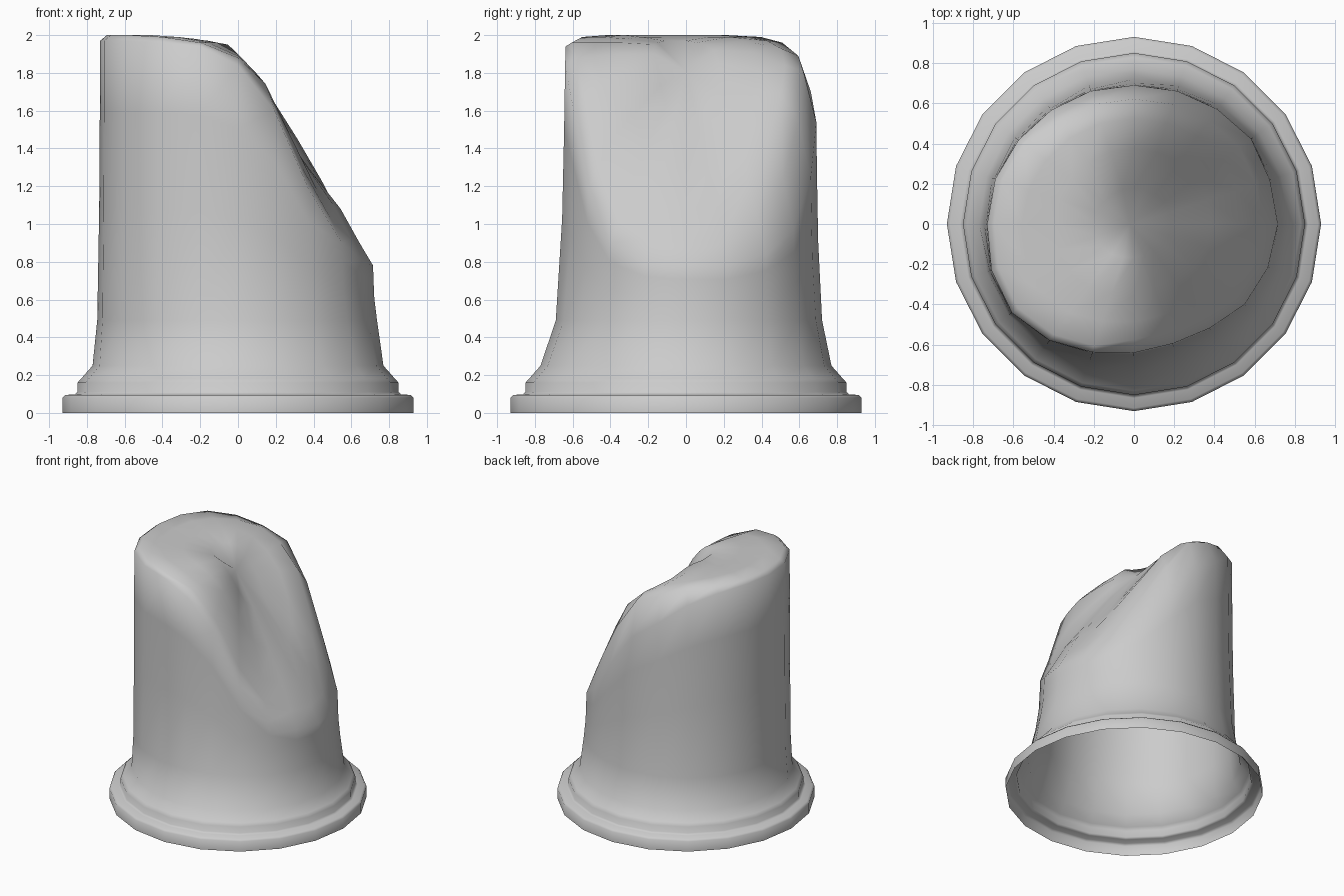
import bpy, bmesh, math

N = 20  # sides, one every 18 degrees

# Moulded base profile (radius, height)
base = [(0.93, 0), (0.93, 0.08), (0.915, 0.095), (0.865, 0.098),
        (0.85, 0.11), (0.85, 0.16), (0.83, 0.182), (0.77, 0.25)]

# Worn shaft: radius and height of the broken rim per side
rim_r = [.715, .71, .72, .705, .695, .69, .695, .70, .71, .725,
         .73, .745, .75, .715, .67, .64, .625, .64, .68, .70]
rim_z = [.78, .78, .84, .97, 1.25, 1.54, 1.70, 1.86, 1.94, 1.97,
         1.97, 1.97, 1.97, 1.96, 1.94, 1.84, 1.60, 1.18, .90, .80]

# Broken face: (share of rim radius, heights), a ridge at the back and a valley to the right
face = [
    (.90, [.90, .91, 1.03, 1.24, 1.54, 1.81, 1.89, 1.96, 1.99, 2.0,
           2.0, 2.0, 2.0, 1.99, 1.96, 1.88, 1.67, 1.30, 1.02, .92]),
    (.76, [1.08, 1.09, 1.23, 1.45, 1.69, 1.84, 1.93, 1.97, 1.99, 2.0,
           2.0, 2.0, 2.0, 1.99, 1.96, 1.89, 1.74, 1.45, 1.18, 1.10]),
    (.54, [1.28, 1.29, 1.39, 1.54, 1.70, 1.82, 1.91, 1.97, 1.99, 1.99,
           1.99, 1.99, 1.99, 1.98, 1.96, 1.90, 1.79, 1.58, 1.40, 1.31]),
    (.26, [1.56, 1.56, 1.59, 1.65, 1.71, 1.78, 1.85, 1.92, 1.95, 1.96,
           1.97, 1.97, 1.97, 1.96, 1.95, 1.90, 1.83, 1.73, 1.63, 1.58]),
]

bm = bmesh.new()


def ring(radii, heights):
    verts = []
    for i in range(N):
        a = math.tau * i / N
        verts.append(bm.verts.new((radii[i] * math.cos(a), radii[i] * math.sin(a), heights[i])))
    return verts


def mix(a, b, t):
    return a + (b - a) * t


rings = [ring([r] * N, [z] * N) for r, z in base]

# Flared foot of the shaft, then the shaft up to the rim
rings.append(ring([mix(.77, r, .62) for r in rim_r], [.49] * N))
for t, blend in ((.4, .88), (.75, .96), (1, 1)):
    rings.append(ring([mix(.77, r, blend) for r in rim_r], [mix(.49, z, t) for z in rim_z]))

# Broken top; the lip is kept tighter where the top is flat
for k, (share, heights) in enumerate(face):
    radii = [r * (.95 if k == 0 and rim_z[i] > 1.9 else share) for i, r in enumerate(rim_r)]
    rings.append(ring(radii, heights))
centre = bm.verts.new((-.02, 0, 1.81))

for lo, hi in zip(rings, rings[1:]):
    for i in range(N):
        j = (i + 1) % N
        bm.faces.new((lo[i], lo[j], hi[j], hi[i]))
for i in range(N):
    bm.faces.new((rings[-1][i], rings[-1][(i + 1) % N], centre))

mesh = bpy.data.meshes.new("broken_column")
bm.to_mesh(mesh)
bm.free()
column = bpy.data.objects.new("broken_column", mesh)
bpy.context.collection.objects.link(column)
bpy.context.view_layer.objects.active = column
column.select_set(True)
bpy.ops.object.shade_smooth_by_angle(angle=math.radians(60))
